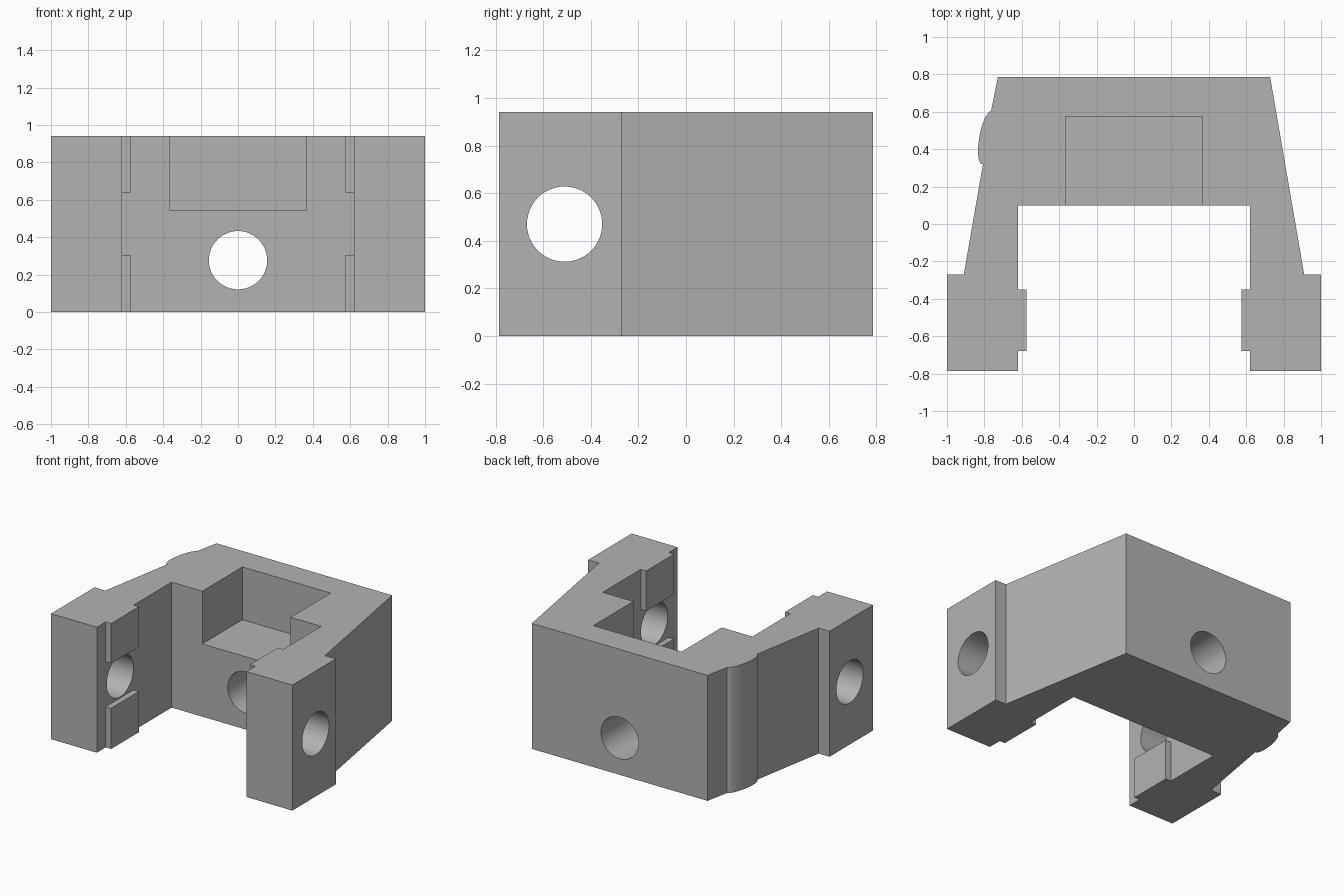
import bpy, bmesh, math
from mathutils import Matrix, Vector

cube = bpy.data.objects.get("Cube")
if cube:
    bpy.data.objects.remove(cube, do_unlink=True)

HEIGHT = 0.94

grey = bpy.data.materials.new("plain grey")
grey.use_nodes = True
grey.diffuse_color = (0.45, 0.45, 0.45, 1)
grey.node_tree.nodes["Principled BSDF"].inputs["Base Color"].default_value = grey.diffuse_color


def add_object(name, bm):
    bmesh.ops.recalc_face_normals(bm, faces=bm.faces)
    mesh = bpy.data.meshes.new(name)
    bm.to_mesh(mesh)
    bm.free()
    mesh.materials.append(grey)
    obj = bpy.data.objects.new(name, mesh)
    bpy.context.collection.objects.link(obj)
    return obj


def box(name, low, high):
    low, high = Vector(low), Vector(high)
    bm = bmesh.new()
    place = Matrix.Translation((low + high) / 2) @ Matrix.Diagonal((*(high - low), 1))
    bmesh.ops.create_cube(bm, size=1, matrix=place)
    return add_object(name, bm)


def rod(name, centre, axis, radius):
    bm = bmesh.new()
    turn = Matrix.Rotation(math.pi / 2, 4, 'Y' if axis == 'X' else 'X')
    bmesh.ops.create_cone(bm, cap_ends=True, segments=48, radius1=radius, radius2=radius,
                          depth=3, matrix=Matrix.Translation(centre) @ turn)
    return add_object(name, bm)


# Half outline of the bracket, from the inner back wall round to the rear corner
half = [(0.62, 0.1), (0.62, -0.35), (0.575, -0.35), (0.575, -0.68), (0.62, -0.68),
        (0.62, -0.785), (1.0, -0.785), (1.0, -0.27), (0.91, -0.27), (0.728, 0.785)]
mirrored = [(-x, y) for x, y in half]

# Rounded bulge on the sloping right side
centre, along, out = Vector((-0.786, 0.462)), Vector((0.0215, 0.142)), Vector((-0.043, -0.009))
bulge = []
for i in range(25):
    t = math.pi * i / 24
    bulge.append(tuple(centre + along * math.cos(t) + out * math.sin(t)))

outline = half + [mirrored[-1]] + bulge + mirrored[-2::-1]
bm = bmesh.new()
base = bm.faces.new([bm.verts.new((x, y, 0)) for x, y in outline])
grown = bmesh.ops.extrude_face_region(bm, geom=[base])
top = [v for v in grown["geom"] if isinstance(v, bmesh.types.BMVert)]
bmesh.ops.translate(bm, verts=top, vec=(0, 0, HEIGHT))
body = add_object("bracket_body", bm)

# Pocket, gap between the upper and lower pads, and round holes
cutters = [
    box("pocket_cutter", (-0.366, -0.1, 0.545), (0.366, 0.575, 1.2)),
    box("pad_gap_cutter", (-0.62, -0.72, 0.305), (0.62, -0.31, 0.64)),
    rod("arm_hole_cutter", (0, -0.51, 0.47), 'X', 0.158),
    rod("back_hole_cutter", (0, 0.3, 0.277), 'Y', 0.156),
]
bpy.context.view_layer.objects.active = body
for cutter in cutters:
    cutter.hide_render = True
    cut = body.modifiers.new(cutter.name, 'BOOLEAN')
    cut.operation = 'DIFFERENCE'
    cut.solver = 'EXACT'
    cut.object = cutter
    bpy.ops.object.modifier_apply(modifier=cut.name)
    bpy.data.objects.remove(cutter, do_unlink=True)

bpy.ops.object.select_all(action='DESELECT')
body.select_set(True)
bpy.ops.object.shade_smooth_by_angle(angle=math.radians(25))
